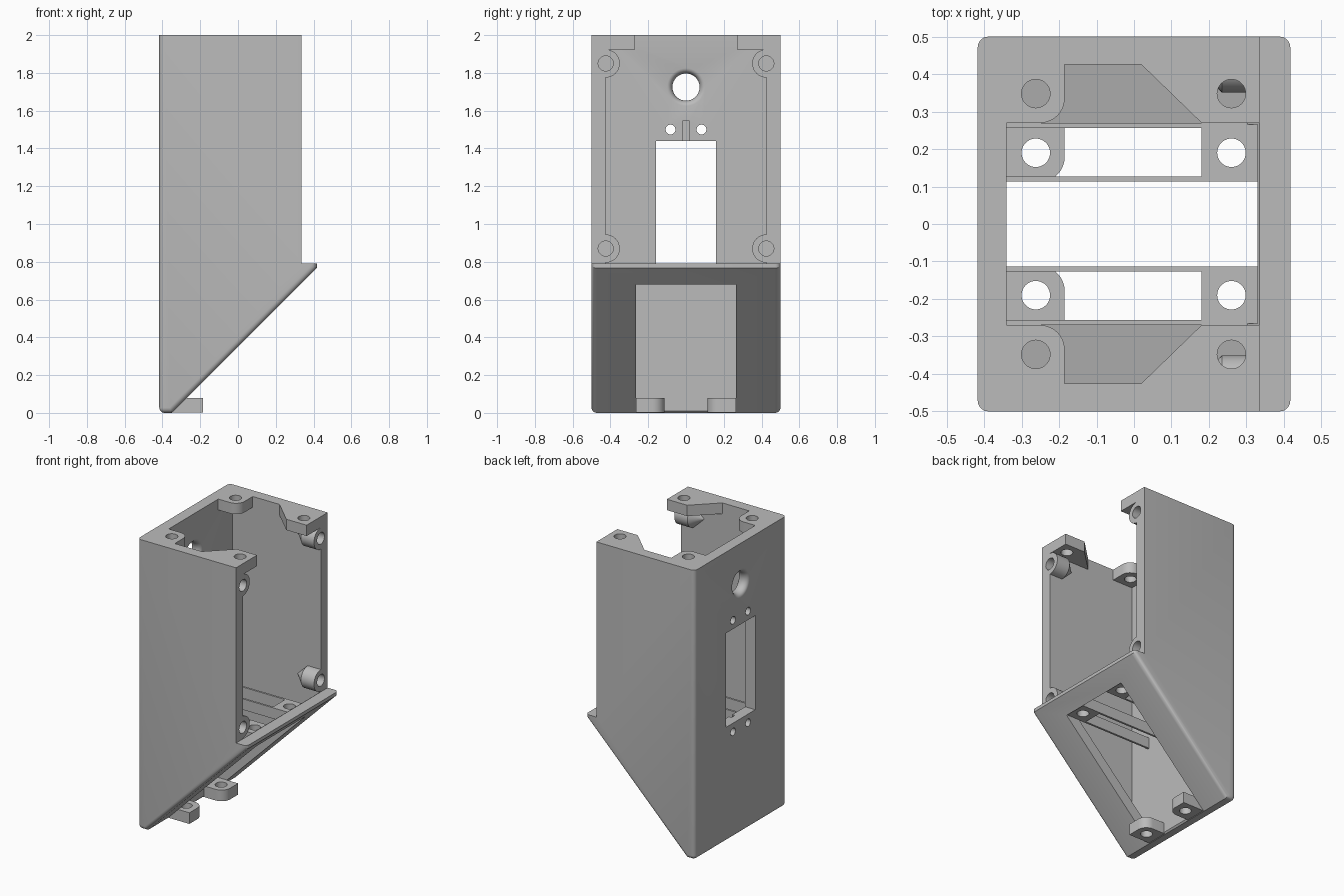
import bpy, bmesh, math
from mathutils import Vector

cube = bpy.data.objects.get("Cube")
if cube:
    bpy.data.objects.remove(cube, do_unlink=True)

grey = bpy.data.materials.new("plain grey")
grey.use_nodes = True
COLOUR = (0.5, 0.5, 0.5, 1)
grey.diffuse_color = COLOUR
grey.node_tree.nodes["Principled BSDF"].inputs["Base Color"].default_value = COLOUR


def finish(name, bm):
    bmesh.ops.recalc_face_normals(bm, faces=bm.faces)
    mesh = bpy.data.meshes.new(name)
    bm.to_mesh(mesh)
    bm.free()
    mesh.materials.append(grey)
    obj = bpy.data.objects.new(name, mesh)
    bpy.context.collection.objects.link(obj)
    return obj


def prism_mesh(points, axis, low, high):
    """Extrude a 2D profile along y (points are x, z) or z (points are x, y)."""
    bm = bmesh.new()
    place = (lambda u, v: (u, low, v)) if axis == "y" else (lambda u, v: (u, v, low))
    face = bm.faces.new([bm.verts.new(place(u, v)) for u, v in points])
    new = bmesh.ops.extrude_face_region(bm, geom=[face])["geom"]
    step = Vector((0, high - low, 0)) if axis == "y" else Vector((0, 0, high - low))
    bmesh.ops.translate(bm, vec=step, verts=[v for v in new if isinstance(v, bmesh.types.BMVert)])
    return bm


def prism(name, points, axis, low, high):
    return finish(name, prism_mesh(points, axis, low, high))


def box(name, x, y, z):
    return prism(name, [(x[0], y[0]), (x[1], y[0]), (x[1], y[1]), (x[0], y[1])], "z", *z)


def lathe(name, profile, centre, axis="x", sides=40):
    """Solid of revolution; profile holds (distance along axis, radius)."""
    bm = bmesh.new()
    rings = []
    for along, r in profile:
        ring = []
        for i in range(sides):
            a = math.tau * i / sides
            c, s = r * math.cos(a), r * math.sin(a)
            off = (along, c, s) if axis == "x" else (c, s, along)
            ring.append(bm.verts.new(Vector(centre) + Vector(off)))
        rings.append(ring)
    for a, b in zip(rings, rings[1:]):
        for i in range(sides):
            j = (i + 1) % sides
            bm.faces.new((a[i], a[j], b[j], b[i]))
    bm.faces.new(rings[0])
    bm.faces.new(rings[-1])
    return finish(name, bm)


def combine(obj, tool, operation="DIFFERENCE"):
    mod = obj.modifiers.new("combine", "BOOLEAN")
    mod.operation, mod.object, mod.solver = operation, tool, "EXACT"
    bpy.context.view_layer.objects.active = obj
    bpy.ops.object.modifier_apply(modifier=mod.name)
    bpy.data.objects.remove(tool, do_unlink=True)


def drill(obj, x, y, r=0.038):
    combine(obj, lathe("drill", [(-0.3, r), (0.3, r)], (x, y, obj.data.vertices[0].co.z), "z"))


def rounded_corner(x, y, r, sx, sy, steps=8):
    """Points turning from the x-facing side to the y-facing side of a corner."""
    return [(x - sx * r * (1 - math.cos(a)), y - sy * r * (1 - math.sin(a)))
            for a in (math.pi / 2 * i / steps for i in range(steps + 1))]


BACK, FRONT, TIP = -0.417, 0.335, 0.417
IN_BACK, IN_SIDE, HALF = -0.34, 0.425, 0.5

# Outer shell with a sloping base and a lip, its outside edges rounded
bm = prism_mesh([(BACK, 0), (-0.35, 0), (TIP, 0.767), (TIP, 0.79), (FRONT, 0.79),
                 (FRONT, 2), (BACK, 2)], "y", -HALF, HALF)
bm.normal_update()


def is_rounded(edge):
    a, b = (v.co for v in edge.verts)
    across = abs(a.y - b.y) > 0.5
    if across:
        return max(a.x, b.x) < BACK + 0.01 and max(a.z, b.z) < 0.01
    if max(a.x, b.x) < BACK + 0.01 or min(a.x, b.x) > TIP - 0.01:
        return True
    return abs(a.z - max(0, a.x + 0.35)) < 0.01 and abs(b.z - max(0, b.x + 0.35)) < 0.01


bmesh.ops.bevel(bm, geom=[e for e in bm.edges if is_rounded(e)], offset=0.028,
                segments=5, profile=0.5, affect="EDGES", clamp_overlap=False)
shell = finish("housing_shell", bm)

# Hollow inside and the opening in the sloping base
combine(shell, prism("cavity", [(IN_BACK, 0.117), (0.5, 0.957), (0.5, 2.2), (IN_BACK, 2.2)],
                     "y", -IN_SIDE, IN_SIDE))
combine(shell, box("base_window", (IN_BACK, 0.33), (-0.266, 0.266), (-0.2, 0.9)))

# Screw bosses with tapered backs along the open front
for side in (-1, 1):
    for z in (0.87, 1.85):
        at = (FRONT, side * IN_SIDE, z)
        combine(shell, lathe("boss", [(-0.175, 0.002), (-0.1, 0.0745), (0, 0.0745)], at), "UNION")
        combine(shell, lathe("boss_hole", [(-0.12, 0.04), (0.1, 0.04)], at))

# Back wall: socket opening, small screw holes, key slots and a flared round hole
combine(shell, box("socket", (-0.6, -0.3), (-0.16, 0.16), (0.79, 1.44)))
for z, slot in ((1.5, (1.43, 1.545)), (0.73, (0.685, 0.8))):
    for y in (-0.082, 0.082):
        combine(shell, lathe("pin_hole", [(-0.2, 0.026), (0.2, 0.026)], (-0.38, y, z)))
    combine(shell, box("slot", (-0.36, -0.3), (-0.018, 0.018), slot))
flare = [(-0.06, 0.1), (-0.0385, 0.1)]
for i in range(1, 10):
    a = math.pi * i / 10
    flare.append((-0.0385 * math.cos(a), 0.1 - 0.028 * math.sin(a)))
flare += [(0.0385, 0.1), (0.06, 0.1)]
combine(shell, lathe("cable_hole", flare, (-0.3785, 0, 1.725)))

for side, word in ((-1, "right"), (1, "left")):
    # Top corner tabs
    outer = side * (IN_SIDE + 0.01)
    tab = prism("top_back_tab_" + word,
                [(IN_BACK - 0.01, outer), (-0.185, outer)]
                + rounded_corner(-0.185, side * 0.27, 0.065, 1, -side)
                + [(IN_BACK - 0.01, side * 0.27)], "z", 1.925, 2)
    drill(tab, -0.262, side * 0.348)
    tab = prism("top_front_tab_" + word,
                [(0.02, outer), (0.02, side * IN_SIDE), (0.18, side * 0.27),
                 (FRONT, side * 0.27), (FRONT, outer)], "z", 1.925, 2)
    drill(tab, 0.26, side * 0.348)

    # Lower tabs: one at the foot, one behind the lip
    wide = side * 0.275
    tab = prism("foot_tab_" + word,
                [(IN_BACK - 0.01, side * 0.266), (-0.185, side * 0.266)]
                + rounded_corner(-0.185, side * 0.113, 0.065, 1, -side)
                + [(IN_BACK - 0.01, side * 0.113)], "z", 0.003, 0.08)
    drill(tab, -0.262, side * 0.19)
    tab = box("lip_tab_" + word, (0.18, FRONT), sorted((side * 0.113, side * 0.27)), (0.685, 0.76))
    drill(tab, 0.26, side * 0.19)

    # Thin rails running from the lip tabs to the back wall
    for y, place in ((0.113, "inner"), (0.256, "outer")):
        box(f"{place}_rail_{word}", (IN_BACK - 0.01, 0.2),
            sorted((side * y, side * (y + 0.014))), (0.685, 0.76))

# Smooth the rounded surfaces, keep the edges crisp
for obj in bpy.context.collection.objects:
    if obj.type == "MESH" and grey.name in obj.data.materials:
        bpy.ops.object.select_all(action="DESELECT")
        obj.select_set(True)
        bpy.context.view_layer.objects.active = obj
        bpy.ops.object.shade_smooth_by_angle(angle=math.radians(30))
